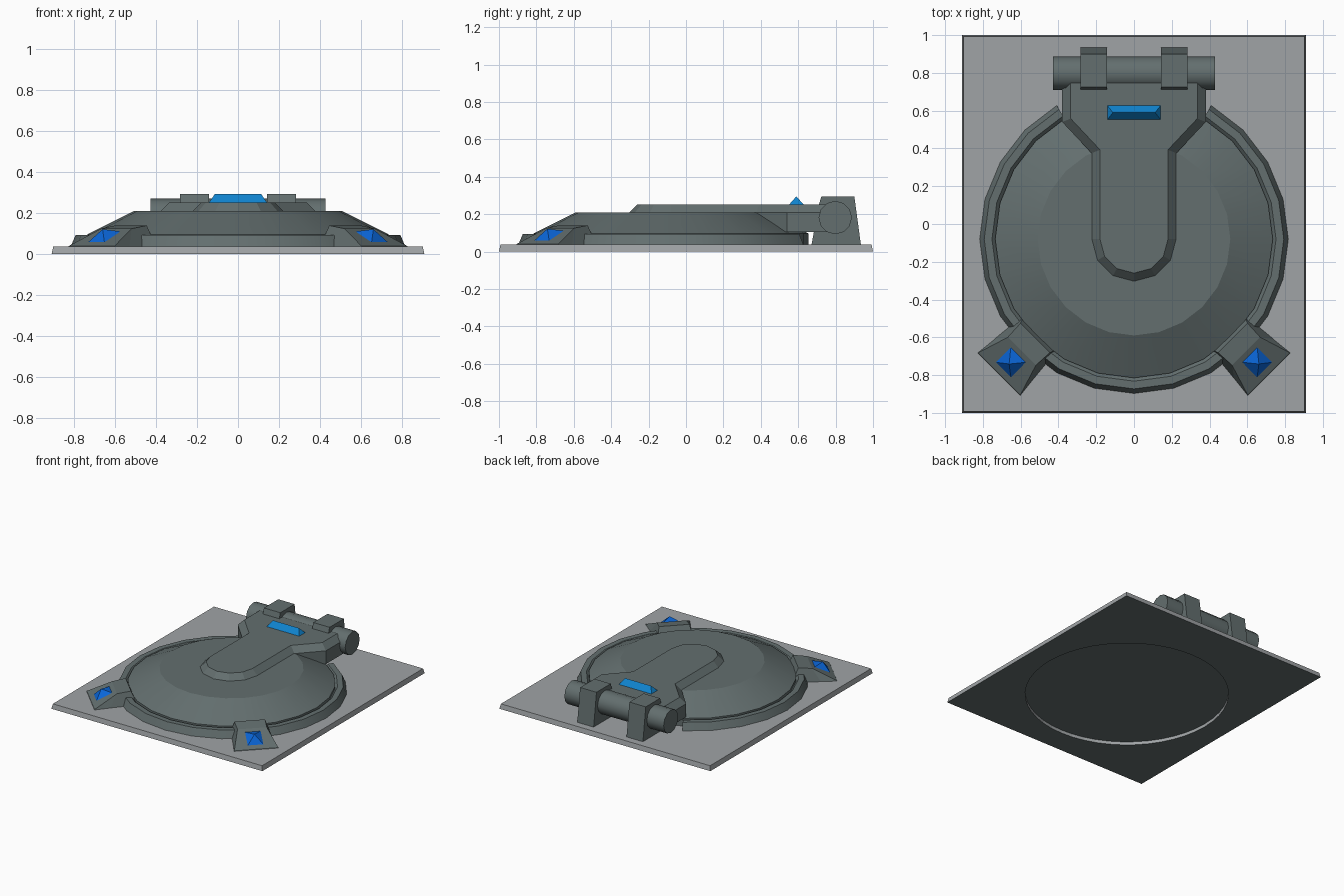
import bpy, bmesh, math
from mathutils import Vector

if "Cube" in bpy.data.objects:
    bpy.data.objects.remove(bpy.data.objects["Cube"])

CY = -0.08      # centre of the round lid in y
SEG = 24
PLATE = 0.037   # top of the base plate


def material(name, rgb):
    m = bpy.data.materials.new(name)
    m.diffuse_color = (*rgb, 1)
    m.use_nodes = True
    m.node_tree.nodes["Principled BSDF"].inputs["Base Color"].default_value = m.diffuse_color
    return m


dark = material("dark_grey_metal", (0.125, 0.158, 0.158))
light = material("light_grey_plate", (0.35, 0.37, 0.38))
blue = material("deep_blue", (0.003, 0.13, 0.68))
sky = material("light_blue", (0.005, 0.23, 0.62))


def finish(bm, name, mats, smooth=None):
    bmesh.ops.recalc_face_normals(bm, faces=bm.faces)
    me = bpy.data.meshes.new(name)
    bm.to_mesh(me)
    bm.free()
    for m in mats:
        me.materials.append(m)
    if smooth:
        for p in me.polygons:
            p.use_smooth = True
        me.set_sharp_from_angle(angle=math.radians(smooth))
    ob = bpy.data.objects.new(name, me)
    bpy.context.collection.objects.link(ob)
    return ob


def loft(name, loops, mats, smooth=None):
    """Join matching closed loops of points, capping both ends."""
    bm = bmesh.new()
    rows = [[bm.verts.new(p) for p in loop] for loop in loops]
    n = len(rows[0])
    for a, b in zip(rows, rows[1:]):
        for i in range(n):
            j = (i + 1) % n
            bm.faces.new((a[i], a[j], b[j], b[i]))
    bm.faces.new(rows[0])
    bm.faces.new(rows[-1])
    return finish(bm, name, mats, smooth)


def circle(r, z, n=SEG):
    return [(r * math.cos(math.tau * i / n), CY + r * math.sin(math.tau * i / n), z)
            for i in range(n)]


def rect(x, y, z):
    return [(-x, -y, z), (x, -y, z), (x, y, z), (-x, y, z)]


# base plate with a shallow round recess underneath
bm = bmesh.new()
low, top, rim, floor = [[bm.verts.new(p) for p in loop] for loop in (
    rect(0.91, 1.0, 0), rect(0.902, 0.992, PLATE), circle(0.73, 0, 48), circle(0.73, 0.025, 48))]
for a, b in ((low, top), (rim, floor)):
    for i in range(len(a)):
        j = (i + 1) % len(a)
        bm.faces.new((a[i], a[j], b[j], b[i]))
bm.faces.new(top)
bm.faces.new(floor)
edges = [e for e in bm.edges if all(abs(v.co.z) < 1e-6 for v in e.verts)]
bmesh.ops.triangle_fill(bm, edges=edges, use_beauty=True)
bmesh.ops.recalc_face_normals(bm, faces=bm.faces)
for f in bm.faces:
    f.material_index = 1 if f.normal.z < -0.5 else 0
finish(bm, "base_plate", [light, dark])

# domed lid
loft("lid", [circle(0.735, 0.03), circle(0.735, 0.097), circle(0.51, 0.21)], [dark], 25)

# raised seat ring, open behind where the hinge arm passes
section = [(0.82, 0.03), (0.793, 0.093), (0.752, 0.093), (0.735, 0.075), (0.735, 0.03)]
arc = []
for k in range(21):
    a = math.radians(120 + 15 * k)
    arc.append([(r * math.cos(a), CY + r * math.sin(a), z) for r, z in section])
loft("lid_ring", arc, [dark], 25)


# hinge arm with rounded tip and chamfered top
def arm_outline(d, z):
    r = 0.225 - d
    half = [(0.38 - d, 0.755), (0.38 - d, 0.54 + 0.4 * d), (r, 0.375 + 0.4 * d)]
    tip = [(r * math.cos(math.radians(t)), CY - r * math.sin(math.radians(t)))
           for t in range(0, 181, 30)]
    pts = half + tip + [(-x, y) for x, y in reversed(half)]
    return [(x, y, z) for x, y in pts]


loft("hinge_arm", [arm_outline(0, 0.105), arm_outline(0, 0.208), arm_outline(0.045, 0.253)], [dark])

# hinge pin
loft("hinge_pin", [[(x, 0.798 + 0.089 * math.cos(math.tau * i / 12),
                     0.182 + 0.089 * math.sin(math.tau * i / 12)) for i in range(12)]
                   for x in (-0.428, 0.428)], [dark], 35)

# blue ridge on the arm
loft("arm_light", [[(x, 0.55, 0.25), (x, 0.63, 0.25), (xt, 0.59, 0.295)]
                   for x, xt in ((-0.143, -0.112), (0.143, 0.112))], [sky])

bracket = [(0.67, 0.03), (0.71, 0.25), (0.724, 0.295), (0.9, 0.295), (0.936, 0.03)]
for s, side in ((-1, "left"), (1, "right")):
    # hinge brackets
    loft("hinge_bracket_" + side, [[(s * x, y, z) for y, z in bracket] for x in (0.142, 0.283)], [dark])

    # corner clamps, placed by radius, sideways offset and height
    def polar(r, t, z):
        c = math.sqrt(0.5)
        return (s * c * (r + t), CY - c * (r - t), z)

    loft("clamp_" + side, [
        [polar(0.69, w, 0.03), polar(0.69, -w, 0.03), polar(0.74, -v, 0.14), polar(0.74, v, 0.14)]
        for w, v in ((0.13, 0.11),)] + [
        [polar(0.9, 0.15, 0.03), polar(0.9, -0.15, 0.03), polar(0.84, -0.105, 0.125), polar(0.84, 0.105, 0.125)],
        [polar(1.015, 0.162, 0.03), polar(1.015, -0.162, 0.03), polar(1.01, -0.158, 0.04), polar(1.01, 0.158, 0.04)]],
        [dark])

    # blue pyramid gem on the clamp slope
    bm = bmesh.new()
    ring = [bm.verts.new(polar(0.922 + a * 0.056, b * 0.056, 0.085 - a * 0.026))
            for a, b in ((-1, -1), (1, -1), (1, 1), (-1, 1))]
    tip = bm.verts.new(polar(0.935, 0, 0.122))
    bm.faces.new(ring)
    for i in range(4):
        bm.faces.new((ring[i], ring[(i + 1) % 4], tip))
    finish(bm, "clamp_gem_" + side, [blue])
